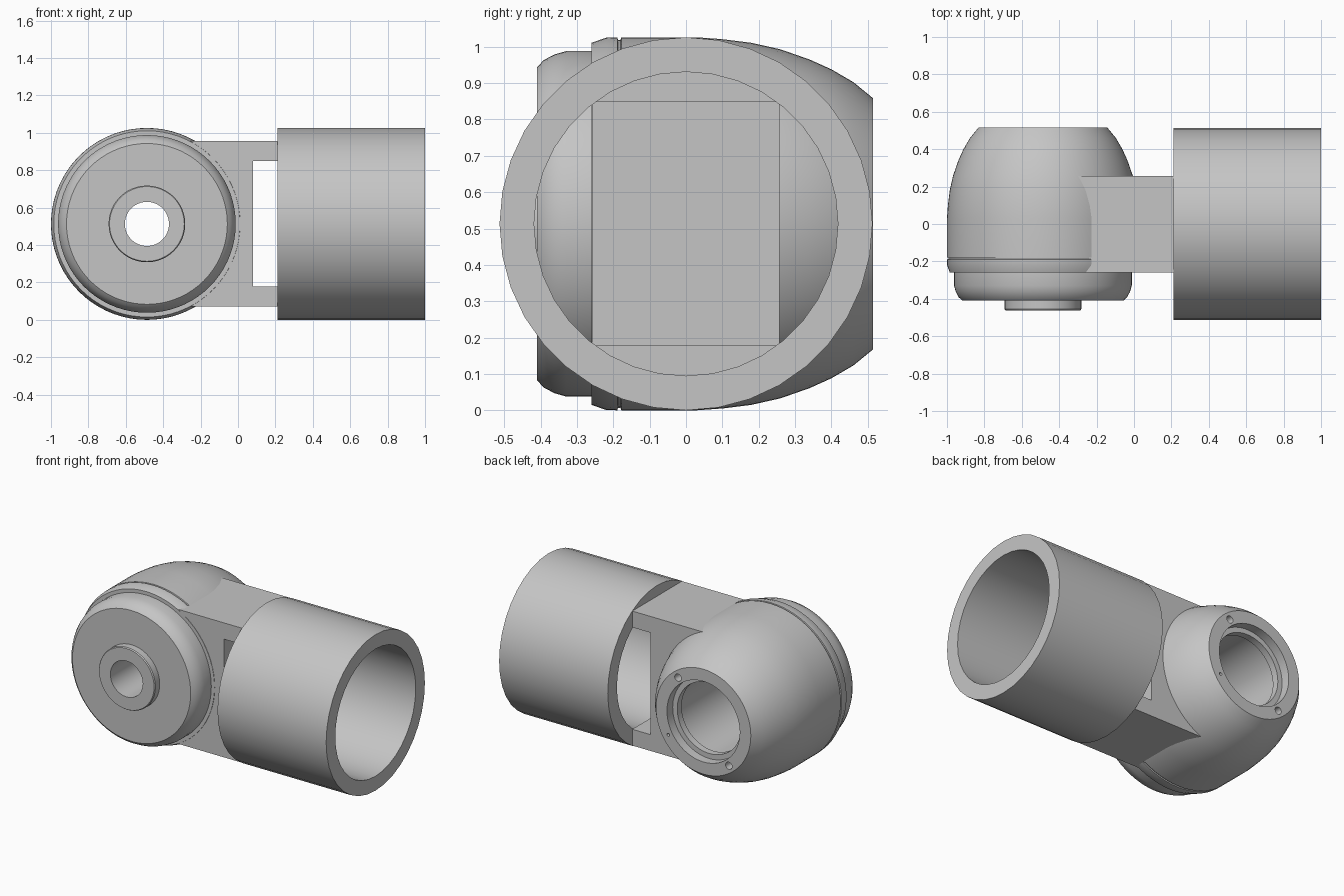
import bpy, bmesh, math

cube = bpy.data.objects.get("Cube")
if cube:
    bpy.data.objects.remove(cube, do_unlink=True)

CX, CZ = -0.487, 0.513      # joint axis, running along y
BORE, HOLE = 0.265, 0.118

grey = bpy.data.materials.new("light_grey")
grey.use_nodes = True
colour = (0.56, 0.56, 0.56, 1)
grey.diffuse_color = colour
grey.node_tree.nodes["Principled BSDF"].inputs["Base Color"].default_value = colour


def make(name, bm):
    bmesh.ops.recalc_face_normals(bm, faces=bm.faces)
    mesh = bpy.data.meshes.new(name)
    bm.to_mesh(mesh)
    bm.free()
    mesh.materials.append(grey)
    ob = bpy.data.objects.new(name, mesh)
    bpy.context.collection.objects.link(ob)
    return ob


def activate(ob):
    bpy.ops.object.select_all(action='DESELECT')
    ob.select_set(True)
    bpy.context.view_layer.objects.active = ob


def smooth(ob, degrees=25):
    activate(ob)
    bpy.ops.object.shade_smooth_by_angle(angle=math.radians(degrees))


def lathe(name, profile, place, sides):
    """Spin a closed (radius, distance along axis) profile into a ring solid."""
    bm = bmesh.new()
    rings = []
    for i in range(sides):
        a = math.tau * i / sides
        rings.append([bm.verts.new(place(r * math.cos(a), r * math.sin(a), t))
                      for r, t in profile])
    n = len(profile)
    for i in range(sides):
        p, q = rings[i], rings[(i + 1) % sides]
        for j in range(n):
            k = (j + 1) % n
            bm.faces.new((p[j], q[j], q[k], p[k]))
    return make(name, bm)


def around_joint(u, v, t):
    return (CX + u, t, CZ + v)


def around_tube(u, v, t):
    return (t, u, CZ + v)


# Rounded housing with a stepped bore at the back and a lip at the front
outer = [(0.345, 0.515), (0.39, 0.46), (0.425, 0.4), (0.452, 0.34), (0.48, 0.26),
         (0.498, 0.18), (0.508, 0.1), (0.513, 0.03), (0.513, -0.178),
         (0.506, -0.18), (0.506, -0.187), (0.513, -0.189), (0.512, -0.22),
         (0.498, -0.26)]
inner = [(HOLE, -0.26), (HOLE, -0.2), (0.25, -0.2), (0.25, 0.41), (0.232, 0.41),
         (0.232, 0.455), (BORE, 0.455), (BORE, 0.515)]
housing = lathe("joint_housing", outer + inner, around_joint, 72)

# Screw holes in the back rim, as one temporary cutter
bm = bmesh.new()
for x, z, r in [(0.185, 0.24, 0.024), (-0.185, -0.24, 0.024), (0.256, -0.155, 0.01)]:
    made = bmesh.ops.create_cone(bm, cap_ends=True, segments=16, radius1=r,
                                 radius2=r, depth=0.12)
    for v in made["verts"]:
        v.co = (CX + x + v.co.x, 0.515 + v.co.z, CZ + z + v.co.y)
cutter = make("screw_hole_cutter", bm)
cutter.hide_render = True
mod = housing.modifiers.new("screw_holes", 'BOOLEAN')
mod.operation = 'DIFFERENCE'
mod.solver = 'EXACT'
mod.object = cutter
activate(housing)
bpy.ops.object.modifier_apply(modifier=mod.name)
bpy.data.objects.remove(cutter, do_unlink=True)
smooth(housing)

# Front cap with rounded edge
cap = lathe("front_cap", [(HOLE, -0.26), (0.475, -0.26), (0.475, -0.33), (0.466, -0.362),
                          (0.45, -0.392), (0.43, -0.41), (HOLE, -0.41)], around_joint, 72)
smooth(cap)

# Small bushing around the through hole
boss = lathe("front_bushing", [(HOLE, -0.41), (0.205, -0.41), (0.205, -0.455),
                               (0.2, -0.462), (HOLE, -0.462)], around_joint, 48)
smooth(boss)

# Wide open tube
tube = lathe("tube", [(0.418, 0.21), (0.513, 0.21), (0.513, 1.0), (0.418, 1.0)],
             around_tube, 36)
smooth(tube)

# Fork joining housing and tube: concave against the housing, two arms at the tube
half, slot, bite = 0.442, 0.335, 0.46
sweep = math.asin(half / bite)
side = [(0.211, half), (0.211, slot), (0.08, slot)]
outline = side + [(x, -z) for x, z in reversed(side)]
steps = 16
for i in range(steps + 1):
    a = -sweep + 2 * sweep * i / steps
    outline.append((CX + bite * math.cos(a), bite * math.sin(a)))
bm = bmesh.new()
face = bm.faces.new([bm.verts.new((x, -0.258, CZ + z)) for x, z in outline])
back = bmesh.ops.extrude_face_region(bm, geom=[face])["geom"]
bmesh.ops.translate(bm, vec=(0, 0.515, 0),
                    verts=[g for g in back if isinstance(g, bmesh.types.BMVert)])
make("connecting_fork", bm)
